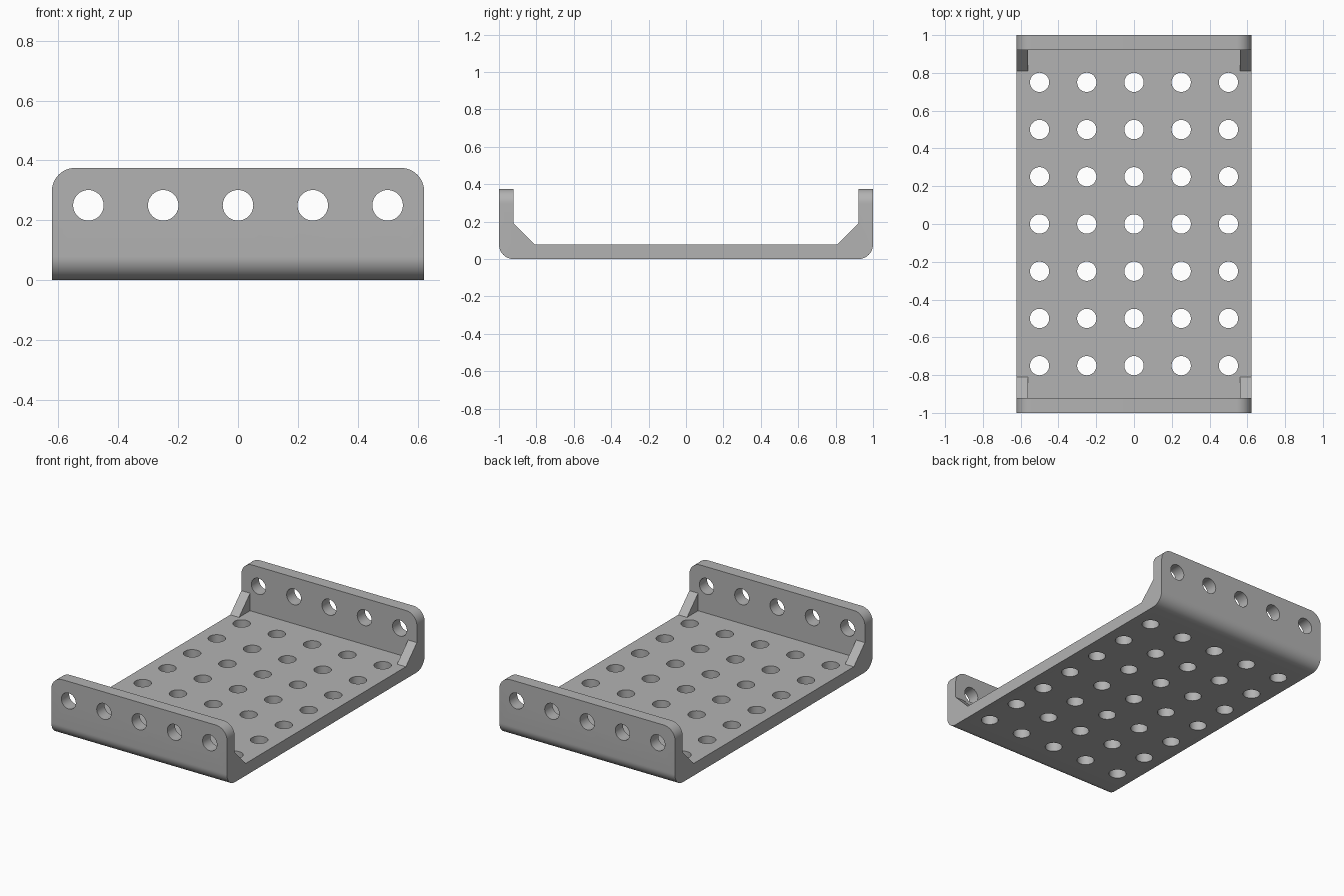
import bpy, bmesh, math
from mathutils import Matrix

cube = bpy.data.objects.get("Cube")
if cube:
    bpy.data.objects.remove(cube, do_unlink=True)

W, L, H, T, R = 0.622, 1.0, 0.375, 0.078, 0.078   # half width, half length, height, thickness, radius
HOLE, PITCH = 0.051, 0.25

grey = bpy.data.materials.new("plain grey")
grey.use_nodes = True
colour = (0.45, 0.45, 0.45, 1)
grey.diffuse_color = colour
grey.node_tree.nodes["Principled BSDF"].inputs["Base Color"].default_value = colour


def make_object(name, bm):
    bmesh.ops.recalc_face_normals(bm, faces=bm.faces)
    mesh = bpy.data.meshes.new(name)
    bm.to_mesh(mesh)
    bm.free()
    mesh.materials.append(grey)
    obj = bpy.data.objects.new(name, mesh)
    bpy.context.collection.objects.link(obj)
    return obj


def prism(bm, profile, x0, x1):
    """Extrude a (y, z) profile along x."""
    face = bm.faces.new([bm.verts.new((x0, y, z)) for y, z in profile])
    out = bmesh.ops.extrude_face_region(bm, geom=[face])["geom"]
    bmesh.ops.translate(bm, vec=(x1 - x0, 0, 0),
                        verts=[v for v in out if isinstance(v, bmesh.types.BMVert)])


# U-shaped channel with rounded lower bends
arc = [(L - R + R * math.sin(a), R - R * math.cos(a))
       for a in (math.pi / 2 * i / 12 for i in range(13))]
half = arc + [(L, H), (L - T, H), (L - T, T)]
profile = half + [(-y, z) for y, z in reversed(half)]
bm = bmesh.new()
prism(bm, profile, -W, W)

# Rounded top corners of both flanges
corners = [e for e in bm.edges
           if all(v.co.z > H - 0.001 for v in e.verts)
           and abs(e.verts[0].co.x - e.verts[1].co.x) < 0.001]
bmesh.ops.bevel(bm, geom=corners, offset=0.078, segments=12, profile=0.5, affect='EDGES')
channel = make_object("channel_plate", bm)

# Corner gussets, sunk slightly into the floor and flange
bm = bmesh.new()
y, s = L - T, 0.01
for side in (-1, 1):
    for end in (-1, 1):
        shape = [(y - 0.112, T), (y, T + 0.112), (y + s, T + 0.112),
                 (y + s, T - s), (y - 0.112, T - s)]
        prism(bm, [(end * a, b) for a, b in shape], side * 0.56, side * W)
gussets = make_object("corner_gussets", bm)

# Cutters for the floor grid and the flange rows
bm = bmesh.new()
for i in range(-2, 3):
    for j in range(-3, 4):
        bmesh.ops.create_cone(bm, cap_ends=True, segments=40, radius1=HOLE, radius2=HOLE, depth=0.2,
                              matrix=Matrix.Translation((i * PITCH, j * PITCH, T / 2)))
    for end in (-1, 1):
        place = Matrix.Translation((i * PITCH, end * (L - T / 2), PITCH))
        bmesh.ops.create_cone(bm, cap_ends=True, segments=40, radius1=HOLE, radius2=HOLE, depth=0.2,
                              matrix=place @ Matrix.Rotation(math.pi / 2, 4, 'X'))
cutters = make_object("hole_cutters", bm)

for helper, operation in ((gussets, 'UNION'), (cutters, 'DIFFERENCE')):
    mod = channel.modifiers.new(helper.name, 'BOOLEAN')
    mod.operation, mod.solver, mod.object = operation, 'EXACT', helper

# Apply the booleans and remove the helpers
bpy.context.view_layer.objects.active = channel
channel.select_set(True)
for mod in list(channel.modifiers):
    bpy.ops.object.modifier_apply(modifier=mod.name)
for helper in (gussets, cutters):
    bpy.data.objects.remove(helper, do_unlink=True)

bpy.ops.object.select_all(action='DESELECT')
channel.select_set(True)
bpy.ops.object.shade_smooth_by_angle(angle=math.radians(30))
